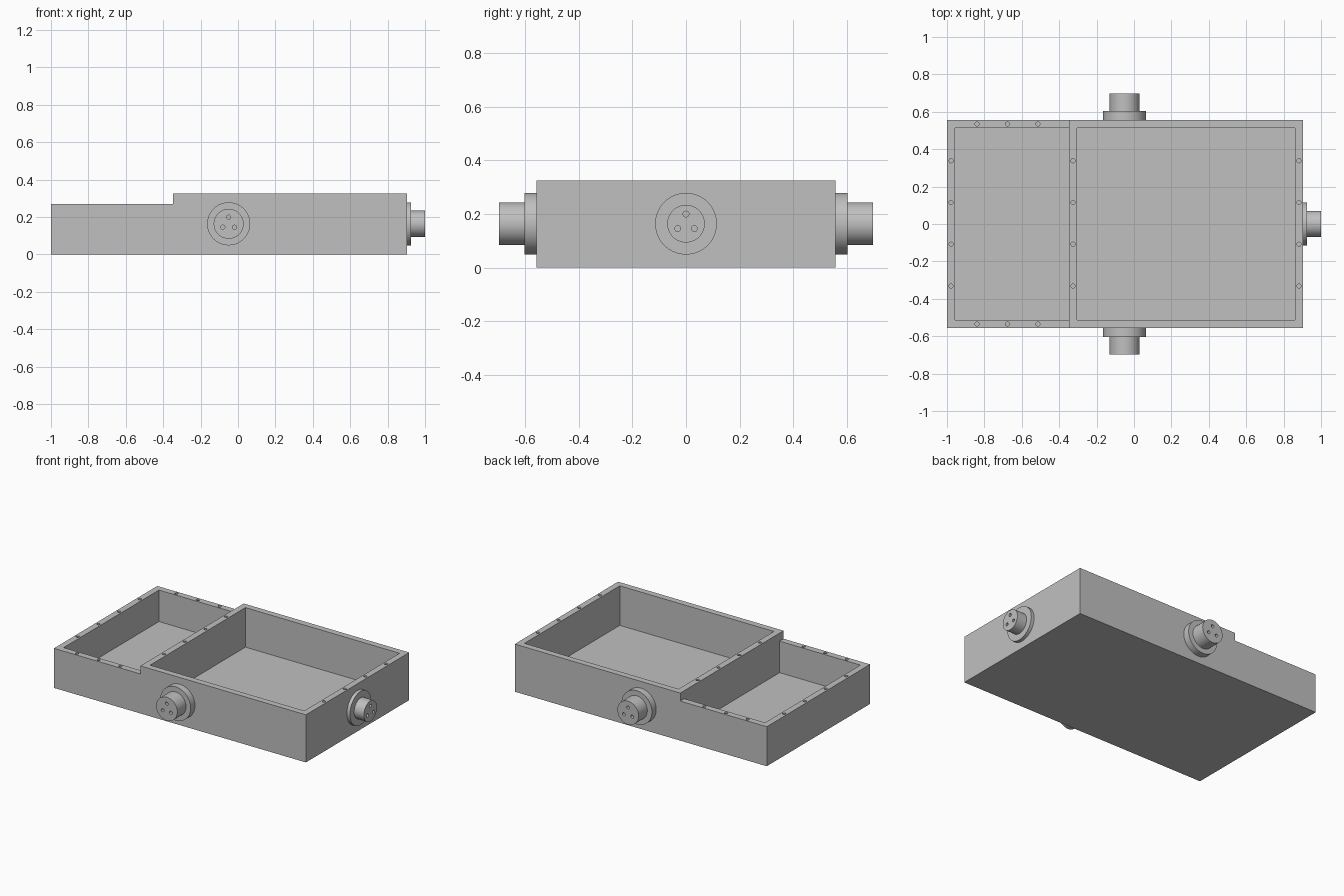
import bpy
import bmesh
from math import radians, sin, cos
from mathutils import Matrix, Vector

default = bpy.data.objects.get("Cube")
if default:
    bpy.data.objects.remove(default, do_unlink=True)

grey = bpy.data.materials.new("light grey")
grey.use_nodes = True
colour = (0.527, 0.527, 0.527, 1)
grey.diffuse_color = colour
grey.node_tree.nodes["Principled BSDF"].inputs["Base Color"].default_value = colour

# Main dimensions
X0, STEP, X1 = -1.0, -0.347, 0.903
Y = 0.557
LOW, HIGH, FLOOR = 0.27, 0.325, 0.055
WALL = 0.043
HOLE_R = 0.011


def make_object(name, bm):
    bmesh.ops.recalc_face_normals(bm, faces=bm.faces[:])
    mesh = bpy.data.meshes.new(name)
    bm.to_mesh(mesh)
    bm.free()
    mesh.materials.append(grey)
    obj = bpy.data.objects.new(name, mesh)
    bpy.context.collection.objects.link(obj)
    return obj


def add_prism(bm, outline, depth):
    """Extrude a closed outline along a vector."""
    face = bm.faces.new([bm.verts.new(p) for p in outline])
    side = bmesh.ops.extrude_face_region(bm, geom=[face])
    verts = [v for v in side["geom"] if isinstance(v, bmesh.types.BMVert)]
    bmesh.ops.translate(bm, verts=verts, vec=depth)


def add_box(bm, x0, x1, y, z0, z1):
    outline = [(x0, -y, z0), (x1, -y, z0), (x1, y, z0), (x0, y, z0)]
    add_prism(bm, outline, (0, 0, z1 - z0))


def add_cylinder(bm, centre, radius, z0, z1, segments):
    place = Matrix.Translation((centre[0], centre[1], (z0 + z1) / 2))
    bmesh.ops.create_cone(bm, cap_ends=True, segments=segments, radius1=radius,
                          radius2=radius, depth=z1 - z0, matrix=place)


def cut(obj, cutter):
    """Subtract the cutter, then remove it."""
    mod = obj.modifiers.new("cut", 'BOOLEAN')
    mod.operation, mod.solver, mod.object = 'DIFFERENCE', 'EXACT', cutter
    cutter.hide_render = True
    activate(obj)
    bpy.ops.object.modifier_apply(modifier=mod.name)
    bpy.data.objects.remove(cutter, do_unlink=True)


def activate(obj):
    bpy.ops.object.select_all(action='DESELECT')
    obj.select_set(True)
    bpy.context.view_layer.objects.active = obj


# Stepped enclosure body
bm = bmesh.new()
profile = [(X0, 0), (X1, 0), (X1, HIGH), (STEP, HIGH), (STEP, LOW), (X0, LOW)]
add_prism(bm, [(x, -Y, z) for x, z in profile], (0, 2 * Y, 0))
body = make_object("enclosure_body", bm)

# Two open compartments and the screw holes in the rims
bm = bmesh.new()
add_box(bm, X0 + WALL, STEP, Y - WALL, FLOOR, 0.5)
add_box(bm, STEP + WALL, X1 - WALL, Y - WALL, FLOOR, 0.5)
rows = [(X0 + 0.022, LOW), (STEP + 0.021, HIGH), (X1 - 0.021, HIGH)]
holes = [(x, y, top) for x, top in rows for y in (-0.332, -0.108, 0.115, 0.338)]
holes += [(x, s * (Y - 0.022), LOW) for x in (-0.84, -0.677, -0.514) for s in (-1, 1)]
for x, y, top in holes:
    add_cylinder(bm, (x, y), HOLE_R, top - 0.05, top + 0.05, 16)
cut(body, make_object("compartment_cutter", bm))


def connector(name, base, outward, flange, length, plug_radius):
    """Round flange and plug with three pin holes, facing outward."""
    bm = bmesh.new()
    rings = [(0.115, -0.01), (0.115, flange), (plug_radius, flange), (plug_radius, length)]
    points = [(0, -0.01)] + rings + [(0, length)]
    verts = [bm.verts.new((r, 0, z)) for r, z in points]
    edges = [bm.edges.new(pair) for pair in zip(verts, verts[1:])]
    bmesh.ops.spin(bm, geom=verts + edges, cent=(0, 0, 0), axis=(0, 0, 1),
                   angle=radians(360), steps=64, use_duplicate=False)
    bmesh.ops.remove_doubles(bm, verts=bm.verts[:], dist=0.0001)
    obj = make_object(name, bm)

    bm = bmesh.new()
    for angle in (90, 210, 330):
        a = radians(angle)
        add_cylinder(bm, (0.036 * cos(a), 0.036 * sin(a)), HOLE_R,
                     length - 0.04, length + 0.04, 16)
    cut(obj, make_object("pin_cutter", bm))

    # Local z points outward, local y points up
    out, up = Vector(outward), Vector((0, 0, 1))
    turn = Matrix((up.cross(out), up, out)).transposed().to_4x4()
    obj.data.transform(Matrix.Translation(base) @ turn)
    activate(obj)
    bpy.ops.object.shade_smooth_by_angle(angle=radians(35))


connector("front_connector", (-0.05, -Y, 0.164), (0, -1, 0), 0.046, 0.14, 0.08)
connector("back_connector", (-0.05, Y, 0.164), (0, 1, 0), 0.046, 0.14, 0.08)
connector("left_connector", (X1, 0, 0.164), (1, 0, 0), 0.023, 0.097, 0.07)
